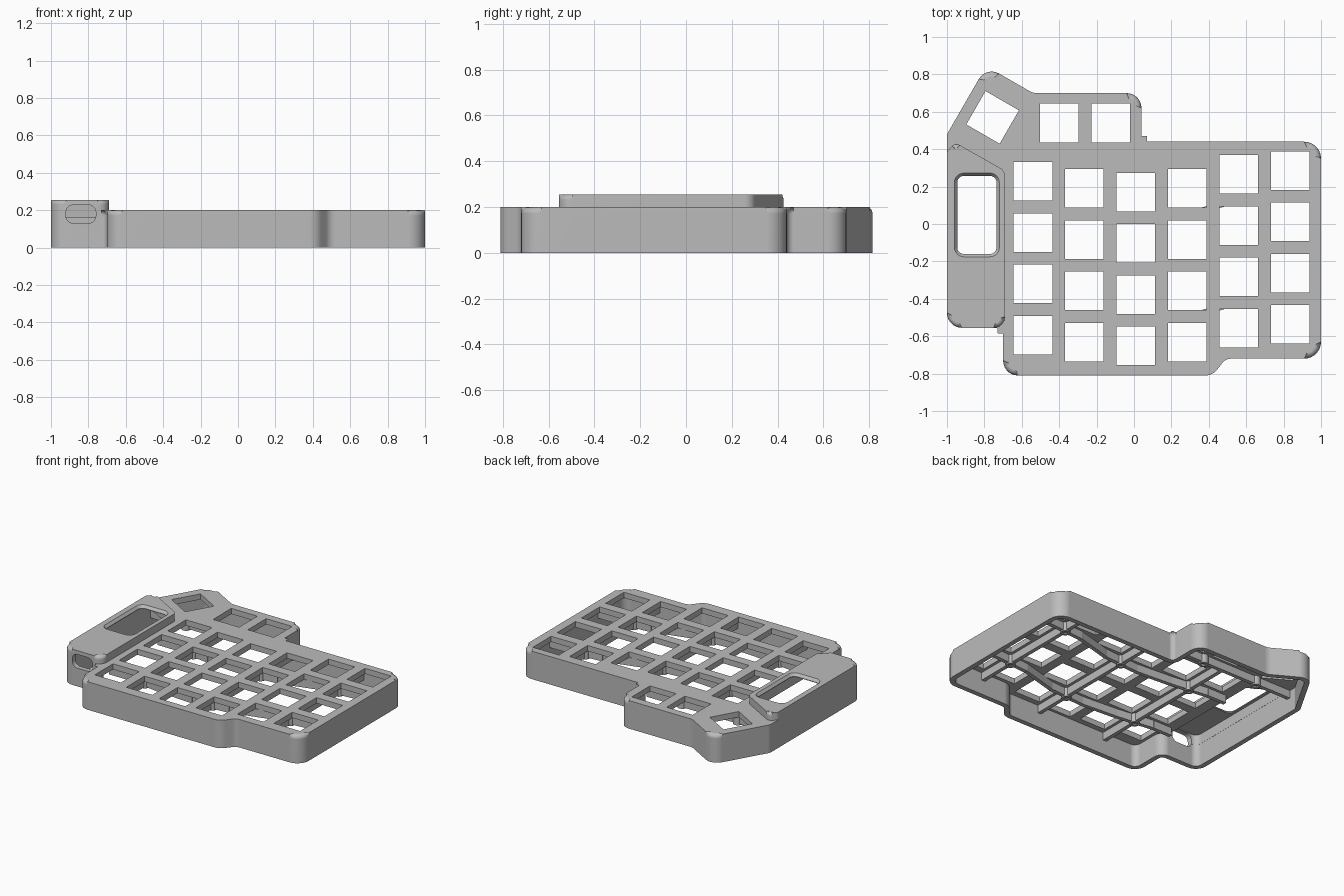
import bpy, bmesh, math
from mathutils import Vector, Matrix

old = bpy.data.objects.get("Cube")
if old:
    bpy.data.objects.remove(old, do_unlink=True)

grey = bpy.data.materials.new("plain grey")
grey.use_nodes = True
grey.diffuse_color = (0.5, 0.5, 0.5, 1)
grey.node_tree.nodes["Principled BSDF"].inputs["Base Color"].default_value = (0.5, 0.5, 0.5, 1)


def turns(corners):
    """Yield corner, radius, unit direction in, unit direction out, signed turn angle."""
    n = len(corners)
    for i, (x, y, r) in enumerate(corners):
        p = Vector((x, y))
        a = (p - Vector(corners[i - 1][:2])).normalized()
        b = (Vector(corners[(i + 1) % n][:2]) - p).normalized()
        yield p, r, a, b, math.atan2(a.x * b.y - a.y * b.x, a.dot(b))


def inset(corners, d):
    """Move an anticlockwise outline inwards, keeping its fillets concentric."""
    result = []
    for p, r, a, b, t in turns(corners):
        normal = (a + b).normalized()
        q = p + Vector((-normal.y, normal.x)) * d / math.cos(t / 2)
        result.append((q.x, q.y, max(r - d, 0.004) if t > 0 else r + d))
    return result


def rounded(corners, steps=7):
    pts = []
    for p, r, a, b, t in turns(corners):
        if r == 0:
            pts.append(p)
            continue
        s = 1 if t > 0 else -1
        start = p - a * r * math.tan(abs(t) / 2)
        centre = start + Vector((-a.y, a.x)) * r * s
        for k in range(steps + 1):
            pts.append(centre + Matrix.Rotation(t * k / steps, 2) @ (start - centre))
    return pts


def add_prism(bm, pts, z0, z1, bevel=0, top=None):
    """Extrude an outline; optionally use another outline on top, or round the top edge."""
    low = [bm.verts.new((p.x, p.y, z0)) for p in pts]
    high = [bm.verts.new((p.x, p.y, z1)) for p in (top or pts)]
    bm.faces.new(low[::-1])
    cap = bm.faces.new(high)
    for i in range(len(pts)):
        bm.faces.new((low[i - 1], low[i], high[i], high[i - 1]))
    if bevel:
        bmesh.ops.bevel(bm, geom=list(cap.edges), offset=bevel, segments=4,
                        profile=0.5, affect='EDGES')


def make(name, bm):
    bm.normal_update()
    mesh = bpy.data.meshes.new(name)
    bm.to_mesh(mesh)
    bm.free()
    mesh.materials.append(grey)
    ob = bpy.data.objects.new(name, mesh)
    bpy.context.collection.objects.link(ob)
    return ob


def prism(name, pts, z0, z1, bevel=0, top=None):
    bm = bmesh.new()
    add_prism(bm, pts, z0, z1, bevel, top)
    return make(name, bm)


def activate(ob):
    bpy.ops.object.select_all(action='DESELECT')
    ob.select_set(True)
    bpy.context.view_layer.objects.active = ob


def combine(target, tool, operation):
    activate(target)
    mod = target.modifiers.new(operation, 'BOOLEAN')
    mod.operation, mod.solver, mod.object = operation, 'EXACT', tool
    bpy.ops.object.modifier_apply(modifier=mod.name)
    bpy.data.objects.remove(tool, do_unlink=True)


def box(x0, x1, y0, y1, r=0):
    return [(x0, y0, r), (x1, y0, r), (x1, y1, r), (x0, y1, r)]


# Case outline and raised controller housing
body = [(-0.7, -0.81, 0.08), (0.42, -0.81, 0.08), (0.49, -0.72, 0.06), (1, -0.72, 0.09),
        (1, 0.44, 0.09), (0.04, 0.44, 0.03), (0.04, 0.7, 0.08), (-0.54, 0.7, 0.08),
        (-0.79, 0.844, 0.08), (-1, 0.48, 0.06), (-1, -0.555, 0.08), (-0.7, -0.555, 0.03)]
housing = [(-1, -0.555, 0.08), (-0.69, -0.555, 0.06), (-0.69, 0.285, 0.05),
           (-0.955, 0.435, 0.035), (-1, 0.39, 0.03)]
case = prism("keyboard_case", rounded(body), 0, 0.2, 0.028)
combine(case, prism("housing", rounded(housing), 0.1, 0.255, 0.024), 'UNION')

# Hollow underside
combine(case, prism("cavity", rounded(inset(body, 0.035)), -0.1, 0.16), 'DIFFERENCE')
combine(case, prism("housing_cavity", rounded(inset(housing, 0.036)), -0.1, 0.232), 'DIFFERENCE')

# Key openings: staggered columns, two thumb keys and one turned thumb key
columns = {-0.54: 0.228, -0.265: 0.19, 0.01: 0.17, 0.285: 0.19, 0.56: 0.265, 0.835: 0.285}
PITCH, HALF = 0.274, 0.103
keys = [(x, y - PITCH * row, 0) for x, y in columns.items() for row in range(4)]
keys += [(-0.4, 0.54, 0), (-0.125, 0.54, 0), (-0.756, 0.57, -30)]
bm = bmesh.new()
for x, y, angle in keys:
    turn = Matrix.Rotation(math.radians(angle), 2)
    square = [Vector((x, y)) + turn @ p for p in rounded(box(-HALF, HALF, -HALF, HALF))]
    add_prism(bm, square, 0.1, 0.3)
combine(case, make("key_openings", bm), 'DIFFERENCE')

# Display window with a chamfered rim
window = box(-0.945, -0.735, -0.16, 0.257, 0.035)
combine(case, prism("window", rounded(window), 0.2, 0.3), 'DIFFERENCE')
combine(case, prism("window_rim", rounded(window), 0.236, 0.256,
                    top=rounded(inset(window, -0.016))), 'DIFFERENCE')

# Cable port through the front of the housing
port = prism("cable_port", rounded(box(-0.92, -0.76, 0.13, 0.228, 0.04)), 0.5, 0.65)
port.data.transform(Matrix.Rotation(math.radians(90), 4, 'X'))
combine(case, port, 'DIFFERENCE')

# Stiffening ribs under the plate, in the gaps between keys
RIB, Z0, Z1 = 0.014, 0.105, 0.162
gaps = (-0.4025, 0.1475, 0.6975)
bm = bmesh.new()


def rib(a, b):
    a, b = Vector(a), Vector(b)
    d = (b - a).normalized()
    side = Vector((-d.y, d.x)) * RIB
    add_prism(bm, [a - side, b - side, b + side, a + side], Z0, Z1)


for x, y0, y1 in zip(gaps, (-0.775, -0.775, -0.685), (0.41, 0.41, 0.41)):
    rib((x, y0), (x, y1))
for row in (0.5, 2.5):
    points = [(x, y - PITCH * row) for x, y in columns.items()]
    for (xa, ya), (xb, yb) in zip(points, points[1:]):
        rib((xa, ya), (xb, yb))
    rib((0.835, points[-1][1]), (0.967, points[-1][1]))
    rib((-0.69, points[0][1]), (-0.54, points[0][1]))
rib((-0.97, 0.405), (0.02, 0.405))
ribs = make("plate_ribs", bm)

# Hollow screw posts
bm = bmesh.new()
posts = [(0.6975, 0.14), (0.6975, -0.41), (0.1475, 0.043), (0.1475, -0.505),
         (-0.4025, 0.07), (-0.4025, -0.475), (-0.69, 0.4), (-0.25, 0.4)]
for x, y in posts:
    ring = [Vector((math.cos(k * math.pi / 10), math.sin(k * math.pi / 10))) for k in range(20)]
    place = lambda r, z: [bm.verts.new((x + r * p.x, y + r * p.y, z)) for p in ring]
    loops = [place(0.032, Z1), place(0.032, Z0 - 0.008),
             place(0.016, Z0 - 0.008), place(0.016, Z1 - 0.02)]
    for upper, lower in zip(loops, loops[1:]):
        for k in range(20):
            bm.faces.new((upper[k - 1], lower[k - 1], lower[k], upper[k]))
    bm.faces.new(loops[-1][::-1])
bmesh.ops.recalc_face_normals(bm, faces=bm.faces)
screw_posts = make("screw_posts", bm)

# Smooth rounded edges, keep flat faces flat
for ob in (case, ribs, screw_posts):
    activate(ob)
    bpy.ops.object.shade_smooth_by_angle(angle=math.radians(30))
    normals = ob.modifiers.new("weighted normals", 'WEIGHTED_NORMAL')
    normals.keep_sharp = True
